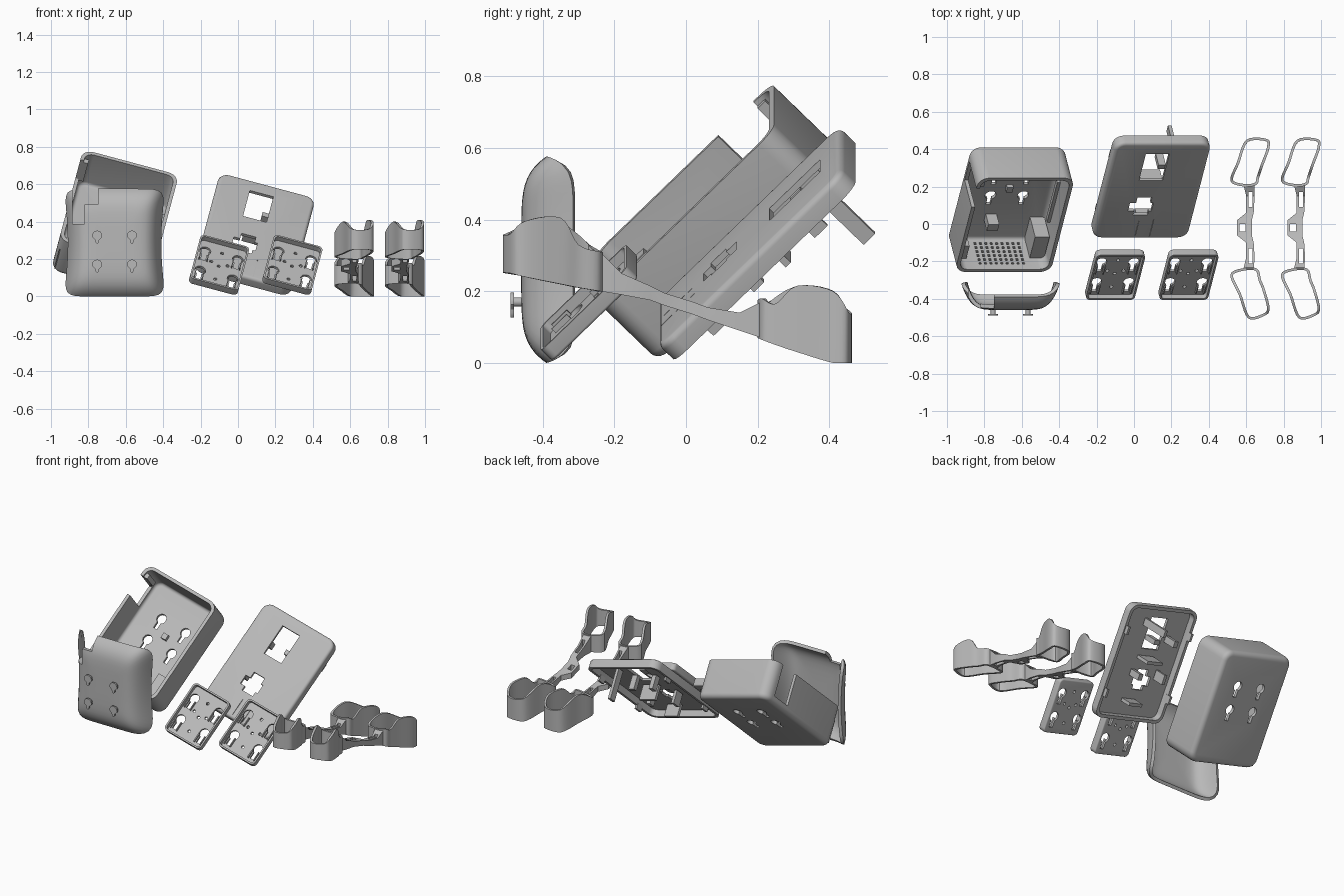
import bpy, bmesh, math
from mathutils import Matrix, Vector

if "Cube" in bpy.data.objects:
    bpy.data.objects.remove(bpy.data.objects["Cube"])

grey = bpy.data.materials.new("light grey plastic")
grey.use_nodes = True
tone = (0.48, 0.48, 0.48, 1)
grey.diffuse_color = tone
grey.node_tree.nodes["Principled BSDF"].inputs["Base Color"].default_value = tone

TILT = Matrix.Rotation(math.radians(15), 4, 'Y') @ Matrix.Rotation(math.radians(45), 4, 'X')
parts = []


def placed(x, y, z):
    return Matrix.Translation((x, y, z)) @ TILT


# Box from its centre and size; corner rounds upright edges, soft rounds one end
def block(center, size, corner=0, soft=0, side=-1):
    bm = bmesh.new()
    bmesh.ops.create_cube(bm, size=1)
    bmesh.ops.scale(bm, vec=size, verts=bm.verts)
    if corner:
        upright = [e for e in bm.edges if abs(e.verts[0].co.z - e.verts[1].co.z) > size[2] / 2]
        bmesh.ops.bevel(bm, geom=upright, offset=corner, segments=6, profile=0.5, affect='EDGES')
    if soft:
        rim = [e for e in bm.edges if all(v.co.z * side > size[2] * 0.49 for v in e.verts)]
        bmesh.ops.bevel(bm, geom=rim, offset=soft, segments=5, profile=0.5, affect='EDGES')
    bmesh.ops.translate(bm, vec=center, verts=bm.verts)
    return bm


def rod(center, radius, depth, axis='Z', tip=1):
    bm = bmesh.new()
    bmesh.ops.create_cone(bm, cap_ends=True, segments=24, radius1=radius,
                          radius2=radius * tip, depth=depth)
    if axis != 'Z':
        bmesh.ops.rotate(bm, matrix=Matrix.Rotation(math.pi / 2, 3, axis), verts=bm.verts)
    bmesh.ops.translate(bm, vec=center, verts=bm.verts)
    return bm


def merged(name, solids):
    total = bmesh.new()
    for bm in solids:
        mesh = bpy.data.meshes.new(name)
        bm.to_mesh(mesh)
        total.from_mesh(mesh)
        bpy.data.meshes.remove(mesh)
        bm.free()
    mesh = bpy.data.meshes.new(name)
    total.to_mesh(mesh)
    total.free()
    obj = bpy.data.objects.new(name, mesh)
    bpy.context.collection.objects.link(obj)
    return obj


def bake(obj):
    graph = bpy.context.evaluated_depsgraph_get()
    mesh = bpy.data.meshes.new_from_object(obj.evaluated_get(graph))
    obj.modifiers.clear()
    obj.data = mesh


# Body minus cuts plus extras, then moved into place
def build(name, body, cuts=(), extras=(), matrix=Matrix(), wall=0):
    obj = merged(name, [body])
    if wall:
        shell = obj.modifiers.new("wall", 'SOLIDIFY')
        shell.thickness, shell.offset = wall, -1
        bake(obj)
    if cuts:
        cutter = merged("cutter", cuts)
        cutter.hide_render = True
        cut = obj.modifiers.new("cut", 'BOOLEAN')
        cut.operation, cut.solver, cut.object, cut.use_self = 'DIFFERENCE', 'EXACT', cutter, True
        bake(obj)
        bpy.data.objects.remove(cutter)
    if extras:
        bm = bmesh.new()
        bm.from_mesh(obj.data)
        extra = merged("extra", extras)
        bm.from_mesh(extra.data)
        bpy.data.objects.remove(extra)
        bm.to_mesh(obj.data)
        bm.free()
    obj.matrix_world = matrix
    obj.data.materials.clear()
    obj.data.materials.append(grey)
    parts.append(obj)
    return obj


def keyholes(middle, level):
    cuts = []
    for u in (-0.09, 0.09):
        for v in (middle - 0.075, middle + 0.075):
            cuts.append(rod((u, v + 0.01, level), 0.03, 0.1))
            cuts.append(block((u, v - 0.03, level), (0.025, 0.06, 0.1)))
    return cuts


# Open deep case with keyholes, side notch and vents
vents = [block((0.03 * i, -0.35, -0.07 + 0.03 * j), (0.013, 0.06, 0.013))
         for i in range(-4, 5) for j in range(6)]
case_extras = [
    block((0.2, -0.25, -0.03), (0.08, 0.16, 0.15)),
    block((-0.22, -0.29, -0.03), (0.06, 0.1, 0.15)),
    block((0.24, 0.03, -0.03), (0.025, 0.3, 0.03)),
    block((-0.06, -0.17, -0.07), (0.06, 0.05, 0.09)),
    block((0, 0.06, -0.1), (0.035, 0.035, 0.04)),
    block((-0.235, 0.29, 0.04), (0.03, 0.03, 0.14)),
]
build("deep_case", block((0, 0, 0), (0.53, 0.71, 0.25), 0.06, 0.03),
      [block((0, 0, 0.03), (0.49, 0.67, 0.27), 0.045, 0.02),
       block((-0.26, 0.205, 0.05), (0.08, 0.14, 0.26))] + vents + keyholes(0.06, -0.12),
      case_extras, placed(-0.66, 0.083, 0.39))

# Shallow cover, open at the back, with windows, grooves and pegs
pegs = [(0.09, 0.25, 0.02, 0.045, 0.2), (0.03, 0.157, 0.04, 0.03, 0.09),
        (-0.12, 0.157, 0.03, 0.04, 0.09), (0, 0.03, 0.12, 0.02, 0.1),
        (0.06, -0.07, 0.03, 0.04, 0.085), (-0.13, -0.07, 0.02, 0.06, 0.085),
        (0.02, -0.245, 0.1, 0.02, 0.08)]
clips = [block((side * 0.25, v, -0.035), (0.015, 0.05, 0.04))
         for side in (-1, 1) for v in (-0.2, 0.2)]
build("cover", block((0, 0, 0), (0.53, 0.72, 0.06), 0.055, 0.018, 1),
      [block((0, 0, -0.02), (0.49, 0.68, 0.065), 0.04),
       block((-0.021, 0.18, 0), (0.13, 0.2, 0.2)),
       block((-0.03, -0.114, 0), (0.08, 0.13, 0.2)),
       block((-0.039, -0.12, 0), (0.13, 0.06, 0.2)),
       block((-0.03, -0.28, 0.03), (0.004, 0.11, 0.01)),
       block((0.05, -0.28, 0.03), (0.004, 0.13, 0.01))],
      [block((u, v, 0.005 - d / 2), (w, h, d)) for u, v, w, h, d in pegs] + clips,
      placed(0.09, 0.197, 0.333))

# Two mounting trays
spots = [(0, 0), (0, 0.1), (0, -0.1), (-0.045, 0.02), (0.045, 0.02)]
for name, x in (("mount_plate_right", -0.102), ("mount_plate_left", 0.29)):
    dots = [rod((u, v, 0), 0.009, 0.1) for u, v in spots]
    ribs = [block((u + e, v - 0.035, 0), (0.006, 0.06, 0.018))
            for u in (-0.09, 0.09) for v in (-0.075, 0.075) for e in (-0.022, 0.022)]
    build(name, block((0, 0, 0), (0.27, 0.34, 0.045), 0.025, 0.008),
          [block((0, 0, 0.02), (0.25, 0.32, 0.055), 0.018)] + keyholes(0, 0) + dots,
          ribs, placed(x, -0.27, 0.167))

# Curved shield: rings of a rounded square bent backwards at the rim
shield = bmesh.new()
rings = []
COUNT = 96
for r in (0.15, 0.4, 0.55, 0.65, 0.72, 0.79, 0.85, 0.9, 0.94, 0.97, 1):
    ring = []
    for k in range(COUNT):
        a = math.tau * k / COUNT
        c, s = math.cos(a), math.sin(a)
        f = r / (abs(c) ** 9 + abs(s) ** 9) ** (1 / 9)
        c, s = c * f, s * f
        y = -0.46 + 0.07 * r ** 6 + 0.075 * abs(c) ** 7
        ring.append(shield.verts.new((c * (0.25 + 0.025 * s * s), y, 0.288 * s)))
    if rings:
        for k in range(COUNT):
            n = (k + 1) % COUNT
            shield.faces.new((rings[-1][k], ring[k], ring[n], rings[-1][n]))
    else:
        shield.faces.new(ring)
    rings.append(ring)

# Teardrop studs on the shield
studs = []
for x in (-0.093, 0.093):
    for z in (-0.118, 0.037):
        studs.append(rod((x, -0.465, z), 0.013, 0.04, 'X'))
        head = rod((x, -0.485, z), 0.027, 0.01, 'X')
        for v in head.verts:
            if v.co.z < z - 0.013:
                v.co.x = x + (v.co.x - x) * 0.5
                v.co.z = z + (v.co.z - z) * 1.6
        studs.append(head)
build("shield", shield,
      [block((-0.157, -0.4, 0.3), (0.135, 0.4, 0.19)),
       block((-0.193, -0.4, 0.25), (0.063, 0.4, 0.3))],
      studs, Matrix.Translation((-0.66, 0, 0.288)), 0.02)


# Smooth closed wall through points of x, y, bottom and top height
def cup(points, steps=5):
    bm = bmesh.new()
    pts = [Vector(p) for p in points]
    n = len(pts)
    low, high = [], []
    for i in range(n):
        p, q, r, s = (pts[(i + j) % n] for j in (-1, 0, 1, 2))
        for t in (k / steps for k in range(steps)):
            v = (q * 2 + (r - p) * t + (p * 2 - q * 5 + r * 4 - s) * t * t
                 + (q * 3 - p - r * 3 + s) * t ** 3) / 2
            low.append(bm.verts.new((v[0], v[1], max(v[2], 0))))
            high.append(bm.verts.new((v[0], v[1], v[3])))
    for i in range(len(low)):
        bm.faces.new((low[i - 1], high[i - 1], high[i], low[i]))
    bmesh.ops.recalc_face_normals(bm, faces=bm.faces)
    return bm


# Rectangular sections joined along y
def band(sections):
    bm = bmesh.new()
    loops = [[bm.verts.new(p) for p in ((a, y, lo), (b, y, lo), (b, y, hi), (a, y, hi))]
             for y, a, b, lo, hi in sections]
    for p, q in zip(loops, loops[1:]):
        for k in range(4):
            bm.faces.new((p[k - 1], p[k], q[k], q[k - 1]))
    bm.faces.new(loops[0])
    bm.faces.new(loops[-1])
    bmesh.ops.recalc_face_normals(bm, faces=bm.faces)
    return bm


# Two slanted straps, each a slotted band between two cups
rear = [(.6, .45, 0, .15), (.71, .455, 0, .14), (.725, .41, 0, .2), (.69, .31, .03, .215),
        (.67, .25, .05, .165), (.655, .21, .065, .18), (.59, .2, .07, .17),
        (.515, .23, .06, .17), (.55, .33, .03, .215)]
front = [(.61, -.505, .25, .36), (.7, -.49, .25, .36), (.725, -.45, .24, .395),
         (.7, -.35, .22, .405), (.68, -.3, .21, .33), (.66, -.24, .2, .31),
         (.59, -.235, .2, .31), (.515, -.27, .21, .33), (.56, -.38, .23, .4)]
spine = [(.21, .585, .645, .07, .17), (.15, .6, .645, .09, .14), (.06, .6, .64, .12, .155),
         (.02, .55, .63, .135, .17), (-.06, .55, .63, .16, .195), (-.1, .6, .64, .175, .215),
         (-.18, .6, .645, .19, .25), (-.24, .585, .64, .2, .31)]
for tag, shift in (("right", 0), ("left", 0.27)):
    move = Matrix.Translation((shift, 0, 0))
    build("strap_rear_cup_" + tag, cup(rear), matrix=move, wall=0.014)
    build("strap_front_cup_" + tag, cup(front), matrix=move, wall=0.014)
    build("strap_band_" + tag, band(spine),
          [block((0.622, y, 0.2), (0.022, 0.08, 0.6)) for y in (0.13, -0.17)]
          + [block((0.58, -0.02, 0.2), (0.03, 0.04, 0.6))], matrix=move)

# Smooth rounded surfaces, keep sharp edges
for obj in bpy.context.scene.objects:
    obj.select_set(obj in parts)
bpy.context.view_layer.objects.active = parts[0]
bpy.ops.object.shade_smooth_by_angle(angle=math.radians(30))
